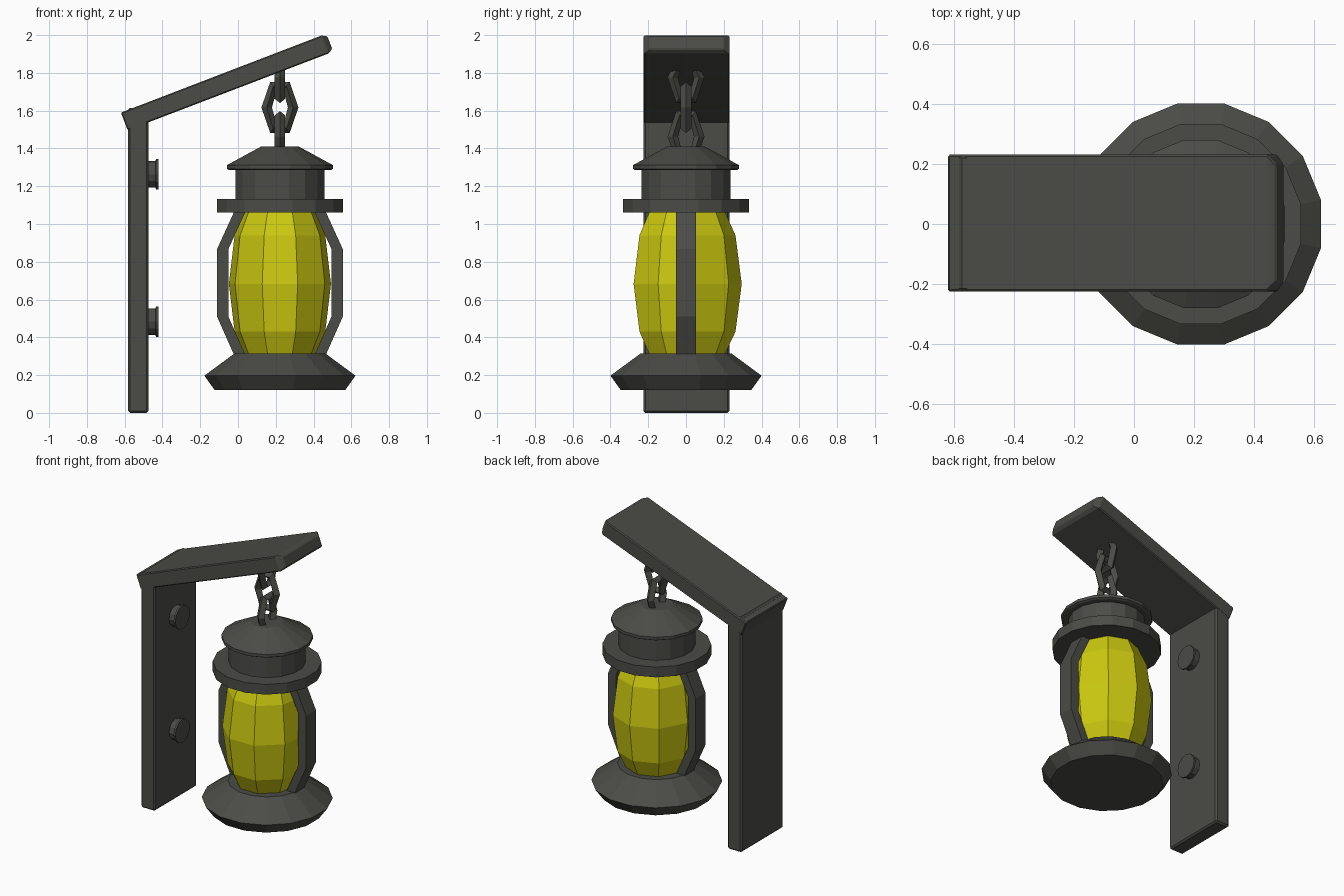
import bpy, bmesh, math
from mathutils import Vector

if "Cube" in bpy.data.objects:
    bpy.data.objects.remove(bpy.data.objects["Cube"])

CX = 0.222  # lantern axis


def material(name, col):
    m = bpy.data.materials.new(name)
    m.diffuse_color = (*col, 1)
    m.use_nodes = True
    m.node_tree.nodes["Principled BSDF"].inputs["Base Color"].default_value = m.diffuse_color
    return m


IRON = material("dark_iron", (0.07, 0.07, 0.062))
GLASS = material("yellow_glass", (0.6, 0.58, 0.005))


def loft(name, rings, mat=IRON):
    """Skin a list of equal-sized vertex rings and cap both ends."""
    bm = bmesh.new()
    vs = [[bm.verts.new(p) for p in r] for r in rings]
    n = len(vs[0])
    for a, b in zip(vs, vs[1:]):
        for i in range(n):
            j = (i + 1) % n
            bm.faces.new((a[i], a[j], b[j], b[i]))
    bm.faces.new(vs[0][::-1])
    bm.faces.new(vs[-1])
    bmesh.ops.recalc_face_normals(bm, faces=bm.faces)
    me = bpy.data.meshes.new(name)
    bm.to_mesh(me)
    bm.free()
    me.materials.append(mat)
    ob = bpy.data.objects.new(name, me)
    bpy.context.collection.objects.link(ob)
    return ob


def turned(name, profile, n=16, phase=math.pi / 16, k=1 / math.cos(math.pi / 16), mat=IRON, sx=1):
    """Upright turned part on the lantern axis; profile is (radius, z)."""
    angs = [phase + 2 * math.pi * i / n for i in range(n)]
    return loft(name, [[(CX + sx * k * r * math.cos(a), k * r * math.sin(a), z) for a in angs]
                       for r, z in profile], mat)


def bevel(ob, w):
    m = ob.modifiers.new("bevel", 'BEVEL')
    m.width, m.segments = w, 1


# Wall post
post = loft("wall_post", [[(-0.582, -0.225, z), (-0.475, -0.225, z), (-0.475, 0.23, z), (-0.582, 0.23, z)]
                          for z in (0, 1.615)])
bevel(post, 0.01)

# Sloping arm with a tapered tip
start, u, nrm = Vector((-0.602, 0.003, 1.543)), Vector((0.934, 0, 0.358)), Vector((-0.358, 0, 0.934))
rings = []
for dist, w, t in ((0, 0.228, 0.05), (1.137, 0.228, 0.051), (1.165, 0.195, 0.036)):
    c = start + u * dist
    rings.append([c + Vector((0, sy * w, 0)) + nrm * (sz * t)
                  for sy, sz in ((-1, -1), (1, -1), (1, 1), (-1, 1))])
arm = loft("sloping_arm", rings)
bevel(arm, 0.006)

# Two bolts on the post
for i, z in enumerate((1.263, 0.483)):
    prof = ((-0.49, 0.07), (-0.437, 0.07), (-0.434, 0.08), (-0.421, 0.08))
    loft(f"bolt_{i + 1}", [[(x, r * math.cos(a * math.pi / 6), z + r * math.sin(a * math.pi / 6))
                            for a in range(12)] for x, r in prof])


# Chain of hexagonal links, alternating direction
def link(name, z, along_x, top=0.112):
    pts = [(0.07, 0), (0.035, top), (-0.035, top), (-0.07, 0), (-0.035, -0.112), (0.035, -0.112)]
    cu = bpy.data.curves.new(name, 'CURVE')
    cu.dimensions = '3D'
    cu.bevel_depth, cu.bevel_resolution = 0.028, 0
    sp = cu.splines.new('POLY')
    sp.points.add(5)
    for p, (a, h) in zip(sp.points, pts):
        p.co = (CX + a, 0, z + h, 1) if along_x else (CX, a, z + h, 1)
    sp.use_cyclic_u = True
    cu.materials.append(IRON)
    ob = bpy.data.objects.new(name, cu)
    bpy.context.collection.objects.link(ob)
    bpy.ops.object.select_all(action='DESELECT')
    ob.select_set(True)
    bpy.context.view_layer.objects.active = ob
    bpy.ops.object.convert(target='MESH')
    for p in ob.data.polygons:
        p.use_smooth = False


link("chain_link_top", 1.775, False, 0.08)
link("chain_link_middle", 1.617, True)
link("chain_link_bottom", 1.463, False)

# Lantern body
turned("lantern_base", ((0.345, 0.12), (0.4, 0.197), (0.24, 0.315)))
turned("lantern_collar", ((0.333, 1.062), (0.333, 1.132)))
turned("lantern_neck", ((0.235, 1.13), (0.235, 1.29)))
turned("lantern_cap", ((0.268, 1.285), (0.28, 1.292), (0.28, 1.312), (0.1, 1.41)))
turned("glass", ((0.205, 0.31), (0.262, 0.43), (0.295, 0.683), (0.262, 0.94), (0.205, 1.065)),
       n=9, phase=math.pi / 2, k=1, mat=GLASS, sx=0.93)

# Guard bars on both sides of the glass
for side, s in (("left", -1), ("right", 1)):
    loft(f"guard_bar_{side}", [[(CX + s * (r - 0.06), -0.053, z), (CX + s * r, -0.053, z),
                                (CX + s * r, 0.053, z), (CX + s * (r - 0.06), 0.053, z)]
                               for r, z in ((0.24, 0.3), (0.333, 0.51), (0.333, 0.867), (0.24, 1.07))])
